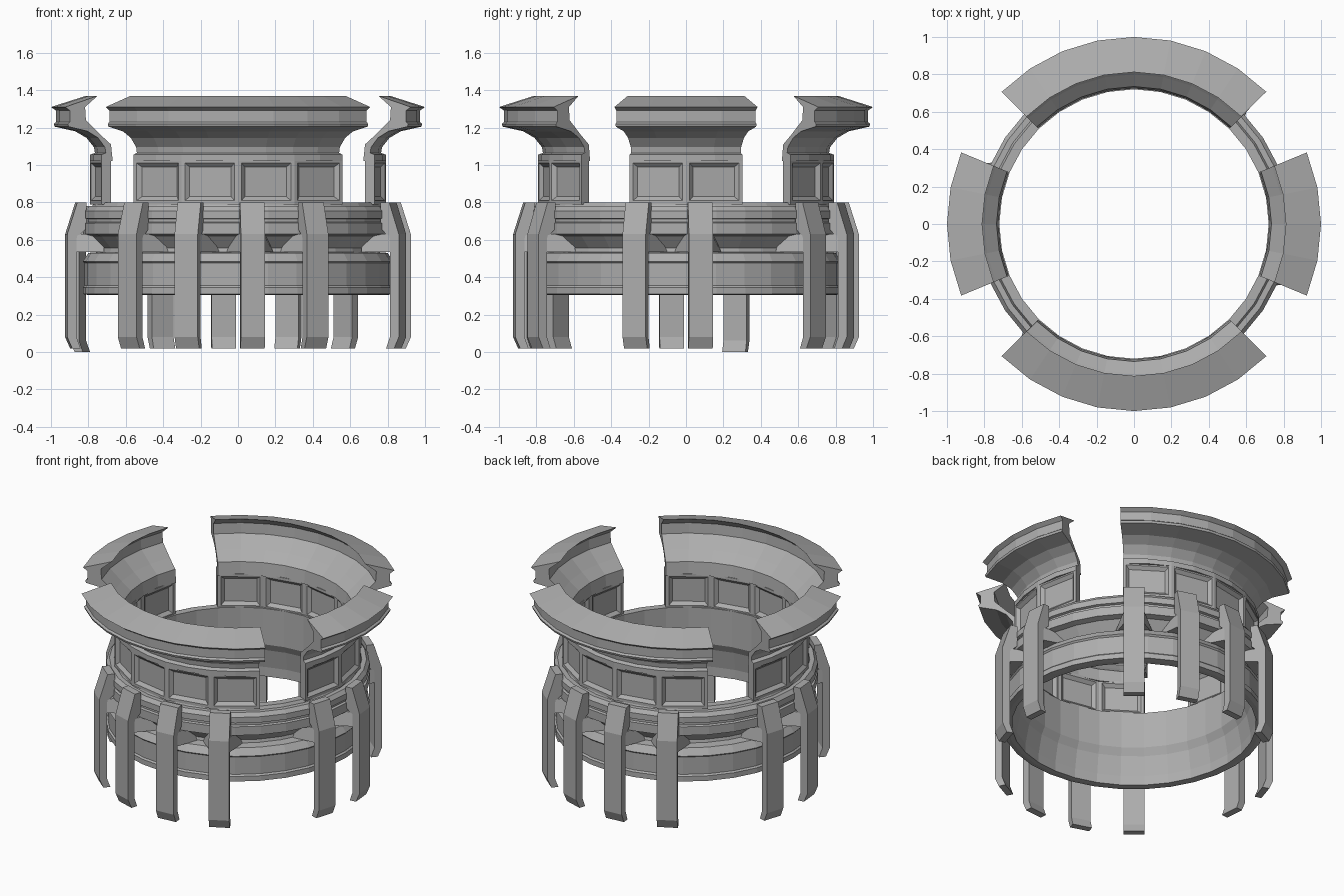
import bpy, bmesh, math
from mathutils import Vector

if "Cube" in bpy.data.objects:
    bpy.data.objects.remove(bpy.data.objects["Cube"])

metal = bpy.data.materials.new("grey metal")
metal.diffuse_color = (0.42, 0.42, 0.42, 1)
metal.use_nodes = True
metal.node_tree.nodes["Principled BSDF"].inputs["Base Color"].default_value = metal.diffuse_color


def finish(name, bm):
    bmesh.ops.recalc_face_normals(bm, faces=bm.faces)
    me = bpy.data.meshes.new(name)
    bm.to_mesh(me)
    bm.free()
    me.materials.append(metal)
    ob = bpy.data.objects.new(name, me)
    bpy.context.collection.objects.link(ob)
    return ob


def polar(r, deg, z):
    a = math.radians(deg)
    return Vector((r * math.cos(a), r * math.sin(a), z))


def sweep(profile, start, end, steps):
    """Sweep a closed (radius, height) profile around z; cap partial arcs."""
    bm = bmesh.new()
    full = abs(end - start) >= 360
    count = steps if full else steps + 1
    rows = [[bm.verts.new(polar(r, start + (end - start) * i / steps, z))
             for r, z in profile] for i in range(count)]
    n = len(profile)
    for i in range(steps):
        a, b = rows[i], rows[(i + 1) % count]
        for j in range(n):
            k = (j + 1) % n
            bm.faces.new((a[j], b[j], b[k], a[k]))
    if not full:
        bm.faces.new(rows[0])
        bm.faces.new(rows[-1])
    return bm


# Stepped base ring: lower band, recessed groove, upper band
BASE = [(.80, .305), (.83, .31), (.83, .345), (.82, .355), (.82, .475),
        (.83, .485), (.80, .53), (.74, .535), (.735, .555), (.79, .62),
        (.83, .63), (.83, .69), (.815, .695), (.815, .71), (.83, .715),
        (.83, .755), (.81, .78), (.78, .78), (.77, .80), (.72, .80),
        (.72, .55), (.745, .50), (.77, .37), (.77, .305)]
finish("base_ring", sweep(BASE, 0, 360, 32))

# Flared collar and panelled wall, in four separate arcs
COLLAR = [(.79, 1.02), (.79, 1.055), (.765, 1.065), (.77, 1.095), (.81, 1.145),
          (.87, 1.18), (.98, 1.205), (.985, 1.22), (.972, 1.23), (.972, 1.29),
          (1.0, 1.31), (.812, 1.37), (.885, 1.31), (.88, 1.24),
          (.80, 1.165), (.735, 1.11), (.725, 1.02)]
WALL = [(.79, .79), (.79, 1.03), (.735, 1.03), (.735, .79)]


def panelled_wall(name, start, end):
    bm = sweep(WALL, start, end, round((end - start) / 22.5))
    bmesh.ops.recalc_face_normals(bm, faces=bm.faces)
    bm.normal_update()
    sides = []
    for f in bm.faces:
        c = f.calc_center_median()
        out = Vector((c.x, c.y, 0)).normalized()
        if abs(f.normal.dot(out)) > 0.9:
            sides.append(f)
    # Sunken windows with sloped borders, inside and outside
    bmesh.ops.inset_individual(bm, faces=sides, thickness=.028, depth=0)
    bmesh.ops.inset_individual(bm, faces=sides, thickness=.03, depth=-.02)
    finish(name, bm)


for side, mid, half in (("right", 0, 22.5), ("back", 90, 45),
                        ("left", 180, 22.5), ("front", 270, 45)):
    finish(side + "_collar",
           sweep(COLLAR, mid - half, mid + half, round(half * 2 / 11.25)))
    panelled_wall(side + "_wall", mid - half, mid + half)

# Vertical fins with slanted tops and feet, each held by a bracket
FIN = [(.82, .80), (.868, .80), (.922, .63), (.922, .08), (.895, .018),
       (.85, .018), (.872, .08), (.872, .61), (.82, .66)]


def prism(name, inner, outer, az, z0):
    """Extrude a (radius, height) outline sideways; half-width per point."""
    a = math.radians(az)
    rad = Vector((math.cos(a), math.sin(a), 0))
    tan = Vector((-rad.y, rad.x, 0))
    bm = bmesh.new()
    loops = []
    for s in (-1, 1):
        loops.append([bm.verts.new(rad * r + tan * (s * w) + Vector((0, 0, z + z0)))
                      for (r, z), w in zip(inner, outer)])
    bm.faces.new(loops[0])
    bm.faces.new(loops[1])
    n = len(inner)
    for j in range(n):
        k = (j + 1) % n
        bm.faces.new((loops[0][j], loops[0][k], loops[1][k], loops[1][j]))
    finish(name, bm)


BRACKET = [(.73, .535), (.88, .535), (.88, .63), (.73, .63)]
for i, az in enumerate((-130, -107.5, -85, -62.5, -17.5, 5,
                        50, 72.5, 95, 117.5, 162.5, 185)):
    drop = -.018 if az == 162.5 else 0
    prism(f"fin_{i + 1}", FIN, [.065] * len(FIN), az, drop)
    prism(f"fin_bracket_{i + 1}", BRACKET, [.125, .06, .06, .085], az, 0)
